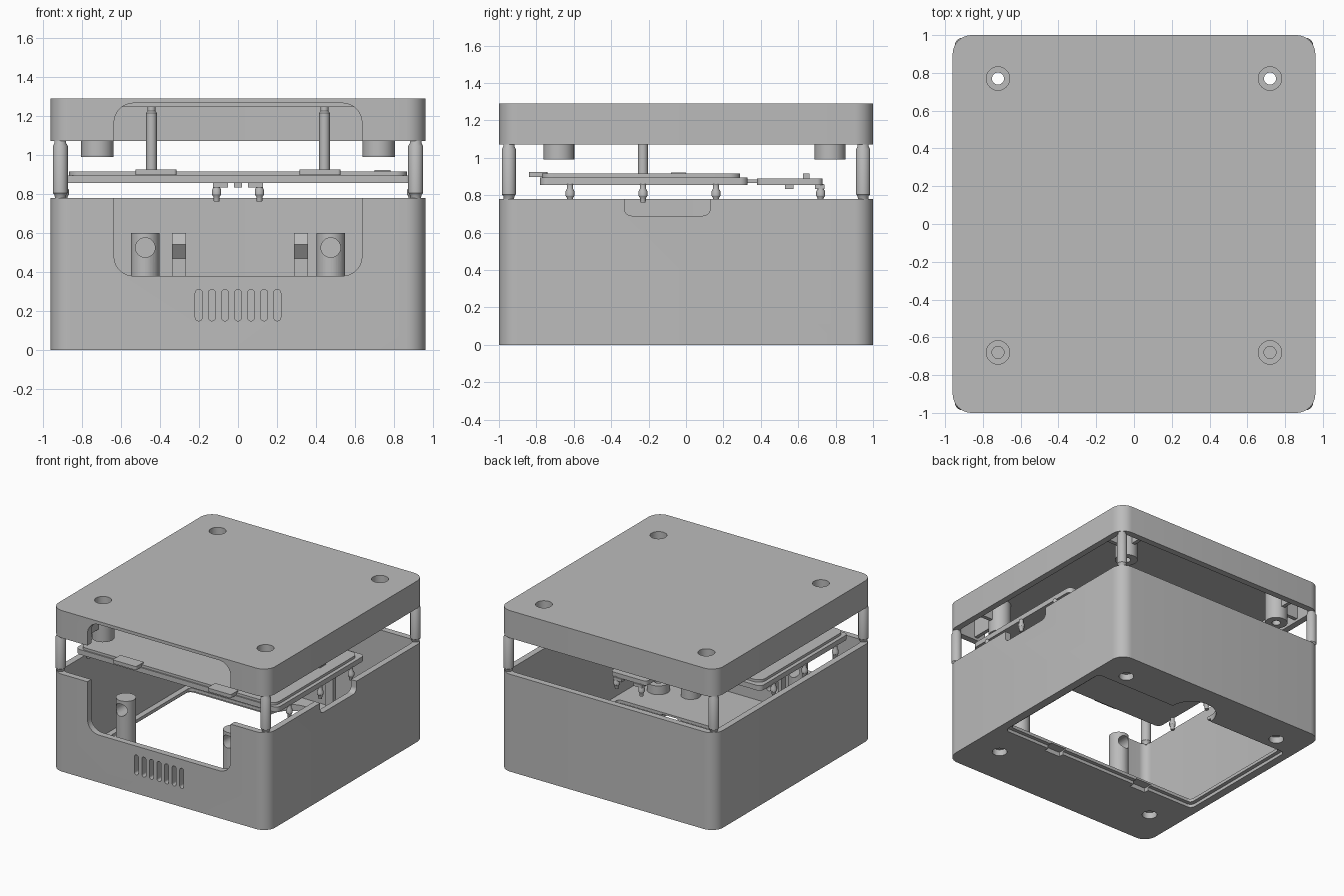
import bpy, bmesh, math

old = bpy.data.objects.get("Cube")
if old:
    bpy.data.objects.remove(old, do_unlink=True)

grey = bpy.data.materials.new("light_grey_plastic")
grey.use_nodes = True
colour = (0.5, 0.5, 0.5, 1)
grey.diffuse_color = colour
grey.node_tree.nodes["Principled BSDF"].inputs["Base Color"].default_value = colour

parts = []


def finish(name, bm):
    bmesh.ops.recalc_face_normals(bm, faces=bm.faces)
    mesh = bpy.data.meshes.new(name)
    bm.to_mesh(mesh)
    bm.free()
    mesh.materials.append(grey)
    obj = bpy.data.objects.new(name, mesh)
    bpy.context.collection.objects.link(obj)
    parts.append(obj)
    return obj


def prism(name, u, v, w, r=0.0, axis="z", steps=8):
    """Rounded rectangle u by v, extruded over the range w along the axis."""
    pts = []
    if r:
        corners = [(u[1] - r, v[1] - r), (u[0] + r, v[1] - r),
                   (u[0] + r, v[0] + r), (u[1] - r, v[0] + r)]
        for i, (cu, cv) in enumerate(corners):
            for k in range(steps + 1):
                a = math.pi / 2 * (i + k / steps)
                pts.append((cu + r * math.cos(a), cv + r * math.sin(a)))
    else:
        pts = [(u[1], v[1]), (u[0], v[1]), (u[0], v[0]), (u[1], v[0])]
    place = {"z": lambda a, b, c: (a, b, c),
             "y": lambda a, b, c: (a, c, b),
             "x": lambda a, b, c: (c, a, b)}[axis]
    bm = bmesh.new()
    rings = [[bm.verts.new(place(a, b, c)) for a, b in pts] for c in w]
    bm.faces.new(rings[0])
    bm.faces.new(rings[1])
    n = len(pts)
    for i in range(n):
        j = (i + 1) % n
        bm.faces.new((rings[0][i], rings[0][j], rings[1][j], rings[1][i]))
    return finish(name, bm)


def lathe(name, x, y, profile, sides=24):
    """Turned part from (radius, height) pairs, closed at both ends."""
    bm = bmesh.new()
    rings = []
    for r, z in profile:
        rings.append([bm.verts.new((x + r * math.cos(t), y + r * math.sin(t), z))
                      for t in (2 * math.pi * i / sides for i in range(sides))])
    bm.faces.new(rings[0])
    bm.faces.new(rings[-1])
    for a, b in zip(rings, rings[1:]):
        for i in range(sides):
            j = (i + 1) % sides
            bm.faces.new((a[i], a[j], b[j], b[i]))
    return finish(name, bm)


def cut(obj, *cutters):
    for c in cutters:
        mod = obj.modifiers.new("cut", "BOOLEAN")
        mod.operation = "DIFFERENCE"
        mod.solver = "EXACT"
        mod.object = c
        bpy.context.view_layer.objects.active = obj
        bpy.ops.object.modifier_apply(modifier=mod.name)
        parts.remove(c)
        bpy.data.objects.remove(c, do_unlink=True)


def sym(h):
    return (-h, h)


screws = [(x, y) for x in (-0.72, 0.72) for y in (-0.68, 0.77)]


def lid_hole(x, y):
    return lathe("cutter", x, y, [(0.032, 0.9), (0.032, 1.2), (0.062, 1.2), (0.062, 1.4)])


def base_hole(x, y):
    return lathe("cutter", x, y, [(0.055, -0.1), (0.055, 0.05), (0.032, 0.05), (0.032, 0.3)])


# Lower case: hollow box with front window, side notch and vents
base = prism("base_case", sym(0.96), sym(1), (0, 0.78), 0.1)
cut(base,
    prism("cutter", sym(0.91), sym(0.95), (0.05, 1), 0.06),
    prism("cutter", sym(0.635), (0.38, 1), (-1.1, -0.9), 0.1, "y"),
    prism("cutter", (-0.33, 0.13), (0.69, 0.95), (0.85, 1.1), 0.04, "x"))
for i in range(7):
    x = (i - 3) * 0.067
    cut(base, prism("cutter", (x - 0.018, x + 0.018), (0.15, 0.31), (-1.1, -0.9), 0.0175, "y"))

# Floor hatch opening with a stepped lip, tab slots and finger notch
cut(base,
    prism("cutter", sym(0.865), (-0.38, 0.63), (-0.1, 0.2), 0.03),
    prism("cutter", sym(0.895), (-0.41, 0.66), (-0.1, 0.025), 0.04),
    lathe("cutter", 0, 0.66, [(0.18, -0.1), (0.18, 0.2)], 32))
for x in (-0.41, 0.41):
    cut(base, prism("cutter", (x - 0.07, x + 0.07), (-0.45, -0.36), (-0.1, 0.035)))

# Lid with matching front window
lid = prism("lid", sym(0.96), sym(1), (1.07, 1.29), 0.1)
cut(lid,
    prism("cutter", sym(0.91), sym(0.95), (0.9, 1.245), 0.06),
    prism("cutter", sym(0.635), (0.8, 1.265), (-1.1, -0.94), 0.1, "y"))

# Screw bosses with ribs in the lid, short collars on the floor
for x, y in screws:
    cut(lid, lid_hole(x, y))
    cut(base, base_hole(x, y))
    boss = lathe("lid_screw_boss", x, y, [(0.083, 0.99), (0.083, 1.25)])
    cut(boss, lid_hole(x, y))
    collar = lathe("floor_screw_collar", x, y, [(0.083, 0.002), (0.083, 0.12)])
    cut(collar, base_hole(x, y))
    sx, sy = math.copysign(1, x), math.copysign(1, y)
    prism("lid_boss_rib", sorted((x + 0.07 * sx, 0.92 * sx)), (y - 0.015, y + 0.015), (1.09, 1.25))
    prism("lid_boss_rib", (x - 0.015, x + 0.015), sorted((y + 0.07 * sy, 0.96 * sy)), (1.09, 1.25))

# Corner pins between the lid and the case
for x in sym(0.91):
    for y in sym(0.947):
        lathe("corner_pin", x, y, [(0.026, 0.77), (0.03, 0.795), (0.038, 0.805),
                                   (0.038, 1.045), (0.03, 1.06), (0.026, 1.2)])

# Display panel with a raised inner plate and two front tabs
prism("panel_body", sym(0.895), (-0.78, 0.33), (0.855, 0.895), 0.04)
prism("panel_plate", sym(0.865), (-0.77, 0.29), (0.895, 0.915), 0.06)
prism("panel_connector", (0.7, 0.78), (-0.08, 0), (0.915, 0.922))
for x in sym(0.42):
    prism("panel_tab", (x - 0.105, x + 0.105), (-0.84, -0.74), (0.896, 0.925), 0.014)

# Small rear board with its link, button and clip
prism("board_link", sym(0.06), (0.32, 0.39), (0.865, 0.885))
prism("rear_board", sym(0.16), (0.38, 0.73), (0.855, 0.89), 0.03)
prism("board_button", sym(0.03), (0.625, 0.66), (0.89, 0.915))
prism("board_clip", sym(0.02), (0.53, 0.575), (0.832, 0.856))

# Alignment pegs under the panel and the rear board
pegs = [(x, y) for x in sym(0.89) for y in (-0.62, -0.23, 0.16)]
pegs += [(-0.11, 0.72), (0.11, 0.72)]
for x, y in pegs:
    lathe("alignment_peg", x, y, [(0.014, 0.76), (0.016, 0.785), (0.024, 0.797),
                                  (0.024, 0.82), (0.016, 0.835), (0.016, 0.86)], 16)
for x in sym(0.09):
    prism("peg_cap", (x - 0.038, x + 0.038), (0.69, 0.74), (0.832, 0.856))

# Stalks from the lid down to the panel
for x in sym(0.443):
    lathe("lid_stalk", x, -0.23, [(0.027, 0.91), (0.027, 1.215), (0.02, 1.225), (0.02, 1.25)])

# Cross-drilled posts behind the front window
for x in sym(0.475):
    post = lathe("front_post", x, -0.74, [(0.073, 0.04), (0.073, 0.6)], 32)
    hole = prism("cutter", (x - 0.05, x + 0.05), (0.475, 0.575), (-0.9, -0.6), 0.0495, "y")
    cut(post, hole)

# Latch arms with wedge hooks at the rear of the hatch
for x in (-0.303, 0.323):
    prism("latch_arm", (x - 0.036, x + 0.036), (0.69, 0.73), (0.04, 0.6))
    hook = prism("latch_hook", (x - 0.036, x + 0.036), (0.64, 0.69), (0.47, 0.6))
    for v in hook.data.vertices:
        if v.co.z < 0.5:
            v.co.y = 0.69
        elif v.co.y < 0.66:
            v.co.z = 0.54
    hook.data.update()

# Smooth round sides, sharp edges
bpy.ops.object.select_all(action="DESELECT")
for obj in parts:
    obj.select_set(True)
bpy.context.view_layer.objects.active = base
bpy.ops.object.shade_smooth_by_angle(angle=math.radians(30))
